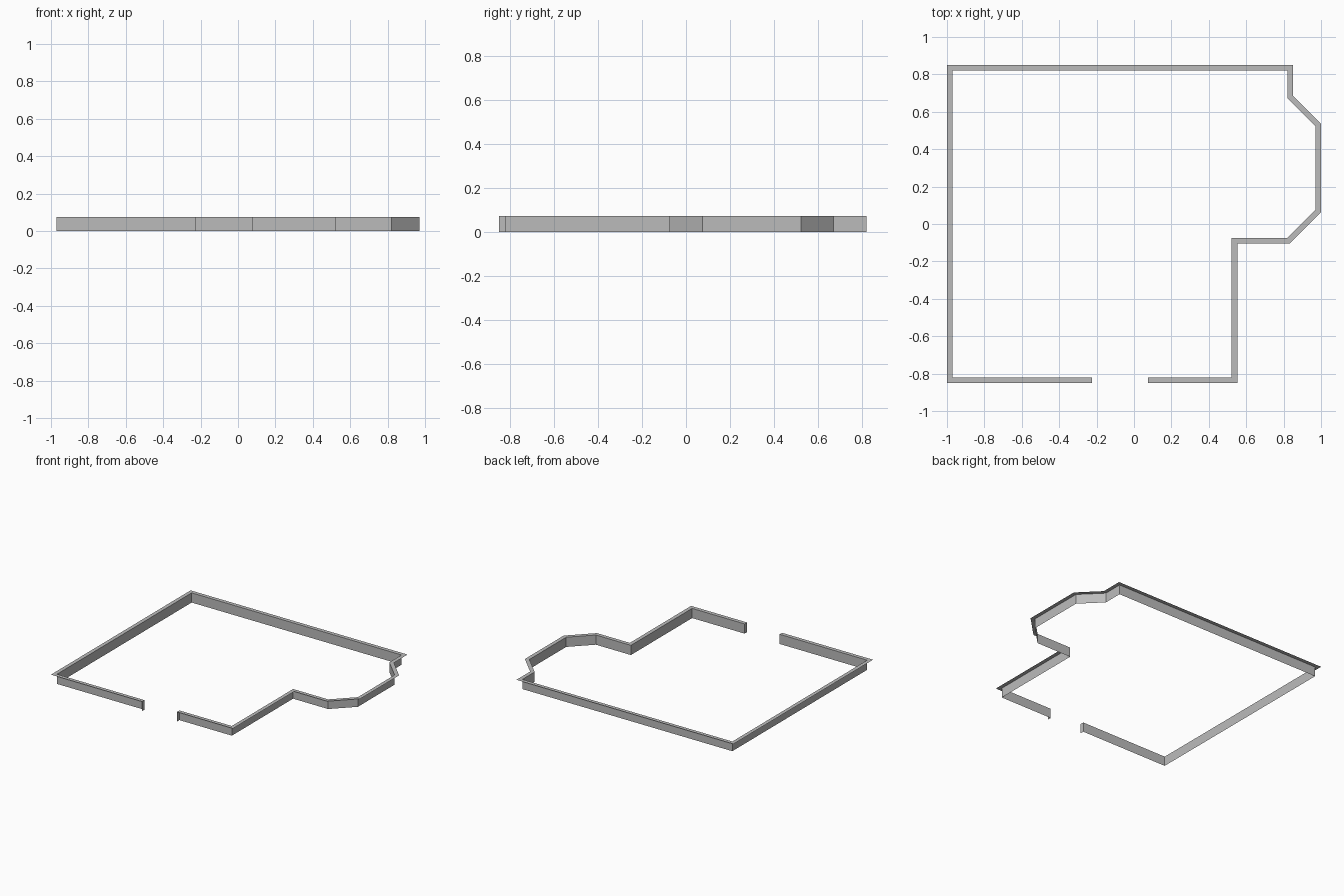
import bpy
import bmesh
from mathutils import Vector

cube = bpy.data.objects.get("Cube")
if cube:
    bpy.data.objects.remove(cube, do_unlink=True)

UNIT = 2 / 13.4          # plan module
DEPTH = 0.2 * UNIT       # width of the top ledge
HEIGHT = 0.5 * UNIT

# Inner room outline, counter-clockwise from one side of the doorway to the other
PLAN = [(0.5, -5.5), (3.5, -5.5), (3.5, -0.5), (5.5, -0.5), (6.5, 0.5), (6.5, 3.5),
        (5.5, 4.5), (5.5, 5.5), (-6.5, 5.5), (-6.5, -5.5), (-1.5, -5.5)]
inner = [Vector(p) * UNIT for p in PLAN]


def outward(a, b):
    d = (b - a).normalized()
    return Vector((d.y, -d.x))


def mitred(points, distance):
    """Offset an open path outward with mitred corners."""
    normals = [outward(a, b) for a, b in zip(points, points[1:])]
    result = []
    for p, n, m in zip(points, normals[:1] + normals, normals + normals[-1:]):
        result.append(p + (n + m) * distance / (1 + n.dot(m)))
    return result


outer = mitred(inner, DEPTH)

gray = bpy.data.materials.new("skirting gray")
gray.use_nodes = True
color = (0.5, 0.5, 0.5, 1)
gray.diffuse_color = color
gray.node_tree.nodes["Principled BSDF"].inputs["Base Color"].default_value = color

bm = bmesh.new()


def row(points, z):
    return [bm.verts.new((p.x, p.y, z)) for p in points]


bottom = row(inner, 0)
top = row(inner, HEIGHT)
ledge = row(outer, HEIGHT)

# Upright board and flat ledge along every wall
for i in range(len(inner) - 1):
    j = i + 1
    bm.faces.new((bottom[j], bottom[i], top[i], top[j]))
    bm.faces.new((top[i], ledge[i], ledge[j], top[j]))

# End caps at the doorway
for i in (0, -1):
    foot = bm.verts.new((outer[i].x, outer[i].y, 0))
    cap = [bottom[i], foot, ledge[i], top[i]]
    bm.faces.new(cap if i == 0 else cap[::-1])

mesh = bpy.data.meshes.new("skirting_board")
bm.to_mesh(mesh)
bm.free()
mesh.materials.append(gray)
skirting = bpy.data.objects.new("skirting_board", mesh)
bpy.context.collection.objects.link(skirting)
